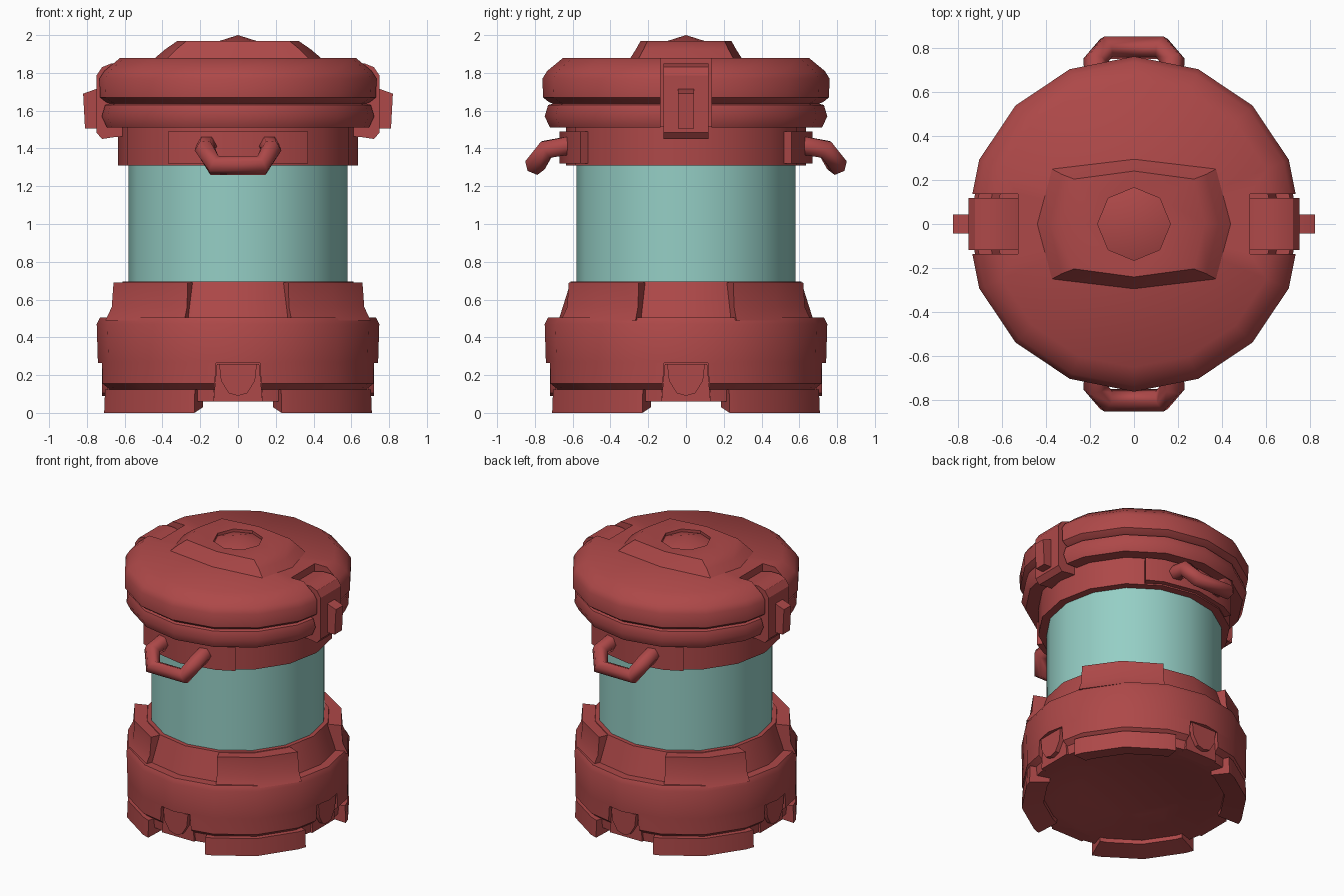
import bpy, bmesh
from math import pi, sin, cos, radians
from mathutils import Matrix, Vector

if "Cube" in bpy.data.objects:
    bpy.data.objects.remove(bpy.data.objects["Cube"])


def material(name, color):
    m = bpy.data.materials.new(name)
    m.diffuse_color = (*color, 1)
    m.use_nodes = True
    m.node_tree.nodes["Principled BSDF"].inputs["Base Color"].default_value = m.diffuse_color
    return m


RED = material("red_paint", (0.42, 0.065, 0.065))
GLASS = material("teal_glass", (0.30, 0.62, 0.56))
FULL = [2 * pi * i / 16 for i in range(16)]


def finish(bm, name, mat=RED):
    bmesh.ops.remove_doubles(bm, verts=bm.verts, dist=1e-5)
    bmesh.ops.recalc_face_normals(bm, faces=bm.faces)
    me = bpy.data.meshes.new(name)
    bm.to_mesh(me)
    bm.free()
    ob = bpy.data.objects.new(name, me)
    bpy.context.collection.objects.link(ob)
    me.materials.append(mat)
    return ob


def smooth(ob, angle=32):
    bpy.ops.object.select_all(action='DESELECT')
    ob.select_set(True)
    bpy.context.view_layer.objects.active = ob
    bpy.ops.object.shade_smooth_by_angle(angle=radians(angle))


def loft(bm, rings, loop, caps):
    """Skin rings of points; loop closes the last ring back to the first."""
    vs = [[bm.verts.new(p) for p in r] for r in rings]
    n = len(vs[0])
    for i in range(len(vs) if loop else len(vs) - 1):
        a, b = vs[i], vs[(i + 1) % len(vs)]
        for j in range(n if caps else n - 1):
            k = (j + 1) % n
            bm.faces.new((a[j], a[k], b[k], b[j]))
    if caps and not loop:
        bm.faces.new(vs[0])
        bm.faces.new(vs[-1])


def lathe(name, profile, mat=RED):
    bm = bmesh.new()
    loft(bm, [[(r * cos(a), r * sin(a), z) for r, z in profile] for a in FULL], True, False)
    return finish(bm, name, mat)


def arc_block(name, section, degs, sx=1, sy=1):
    """Closed (r, z) section swept along part of a circle."""
    bm = bmesh.new()
    loft(bm, [[(r * cos(radians(d)) * sx, r * sin(radians(d)) * sy, z) for r, z in section]
              for d in degs], False, True)
    ob = finish(bm, name)
    smooth(ob)
    return ob


def prism(name, pts, lo, hi, rot=0, facing=False):
    """(r, z) outline extruded sideways, or (side, z) outline extruded outward if facing."""
    bm = bmesh.new()
    ring = lambda d: [(d, u, z) if facing else (u, d, z) for u, z in pts]
    loft(bm, [ring(lo), ring(hi)], False, True)
    bm.transform(Matrix.Rotation(rot, 4, 'Z'))
    ob = finish(bm, name)
    smooth(ob)
    return ob


def cut(target, cutters):
    for c in cutters:
        c.hide_render = True
        m = target.modifiers.new("cut", 'BOOLEAN')
        m.operation, m.solver, m.object = 'DIFFERENCE', 'EXACT', c
        bpy.ops.object.select_all(action='DESELECT')
        bpy.context.view_layer.objects.active = target
        target.select_set(True)
        bpy.ops.object.modifier_apply(modifier=m.name)
        bpy.data.objects.remove(c)


def box(x0, x1, z0, z1):
    return [(x0, z0), (x1, z0), (x1, z1), (x0, z1)]


# Base body with recessed underside and four notches
base = lathe("base", [(0, .13), (.36, .12), (.57, .06), (.70, .06), (.705, .125), (.742, .155),
                      (.742, .27), (.748, .47), (.73, .505), (.67, .505), (.61, .695), (0, .695)])
QUARTERS = [i * pi / 2 for i in range(4)]
cut(base, [prism("notch_cutter", [(-.135, .0), (.135, .0), (.115, .265), (-.115, .265)],
                 .655, .9, q, True) for q in QUARTERS])
smooth(base)

# Brackets and rounded tabs inside the notches
for q in QUARTERS:
    prism("base_bracket", [(-.13, .06), (.13, .06), (.112, .26), (-.112, .26)], .60, .69, q, True)
    prism("base_tab", [(-.10, .26), (-.09, .17), (-.05, .105), (0, .09), (.05, .105),
                       (.09, .17), (.10, .26)], .60, .72, q, True)

# Feet and upper pads on the diagonals
for c in (45, 135, 225, 315):
    arc_block("foot", [(.60, .03), (.745, 0), (.74, .125), (.60, .125)],
              [c + d for d in (-27, -22.5, 0, 22.5, 27)])
    arc_block("base_pad", [(.55, .49), (.735, .49), (.70, .56), (.69, .69), (.55, .69)],
              [c + d for d in (-23, 0, 23)], 1.03, .97)

# Glass cylinder
smooth(lathe("glass", [(0, .68), (.58, .68), (.58, 1.32), (0, 1.32)], GLASS))

# Collar and lid
smooth(lathe("collar", [(0, 1.31), (.635, 1.31), (.635, 1.52), (0, 1.52)]))
lid = lathe("lid", [(0, 1.51), (.72, 1.51), (.748, 1.57), (.73, 1.63), (.705, 1.637), (.725, 1.645),
                    (.757, 1.67), (.76, 1.77), (.735, 1.81), (.65, 1.88), (0, 1.88)])
cut(lid, [prism("slot_cutter", box(.525, .95, 1.4, 2.1), -.135, .135, q) for q in (0, pi)])
smooth(lid, 45)

# Raised lid centre with small pointed cap
bm = bmesh.new()
rings = [(.45, .30, 1.87, 1.2), (.385, .265, 1.925, 1.2), (.32, .24, 1.97, 1.2),
         (.165, .165, 1.968, 1), (.165, .165, 1.948, 1), (0, 0, 2.0, 1)]
loft(bm, [[(rx * cos(i * pi / 4) * (k if i % 2 else 1), ry * sin(i * pi / 4) * (k if i % 2 else 1), z)
           for rx, ry, z, k in rings] for i in range(8)], True, False)
smooth(finish(bm, "lid_centre"), 45)

# Side latches with levers
for q in (0, pi):
    prism("latch", [(.50, 1.47), (.655, 1.46), (.72, 1.45), (.75, 1.485), (.75, 1.785), (.72, 1.83),
                    (.67, 1.85), (.60, 1.85), (.53, 1.83), (.50, 1.82)], -.118, .118, q)
    prism("latch_lever", [(.70, 1.505), (.81, 1.505), (.82, 1.69), (.75, 1.715), (.70, 1.715)],
          -.042, .042, q)

# Front and back carry handles on curved mounts
for s in (-1, 1):
    arc_block("handle_mount", box(.58, .67, 1.32, 1.49),
              [s * 90 + d for d in (-33.5, -22.5, 0, 22.5, 33.5)])
    path = [(-.165, .62, 1.415), (-.175, .74, 1.395), (-.125, .80, 1.31)]
    path += [(-x, y, z) for x, y, z in reversed(path)]
    cu = bpy.data.curves.new("handle", 'CURVE')
    cu.dimensions = '3D'
    cu.bevel_depth, cu.bevel_resolution, cu.use_fill_caps = .056, 1, True
    sp = cu.splines.new('POLY')
    sp.points.add(len(path) - 1)
    for p, (x, y, z) in zip(sp.points, path):
        p.co = (x, s * y, z, 1)
    cu.materials.append(RED)
    bpy.context.collection.objects.link(bpy.data.objects.new("handle", cu))
